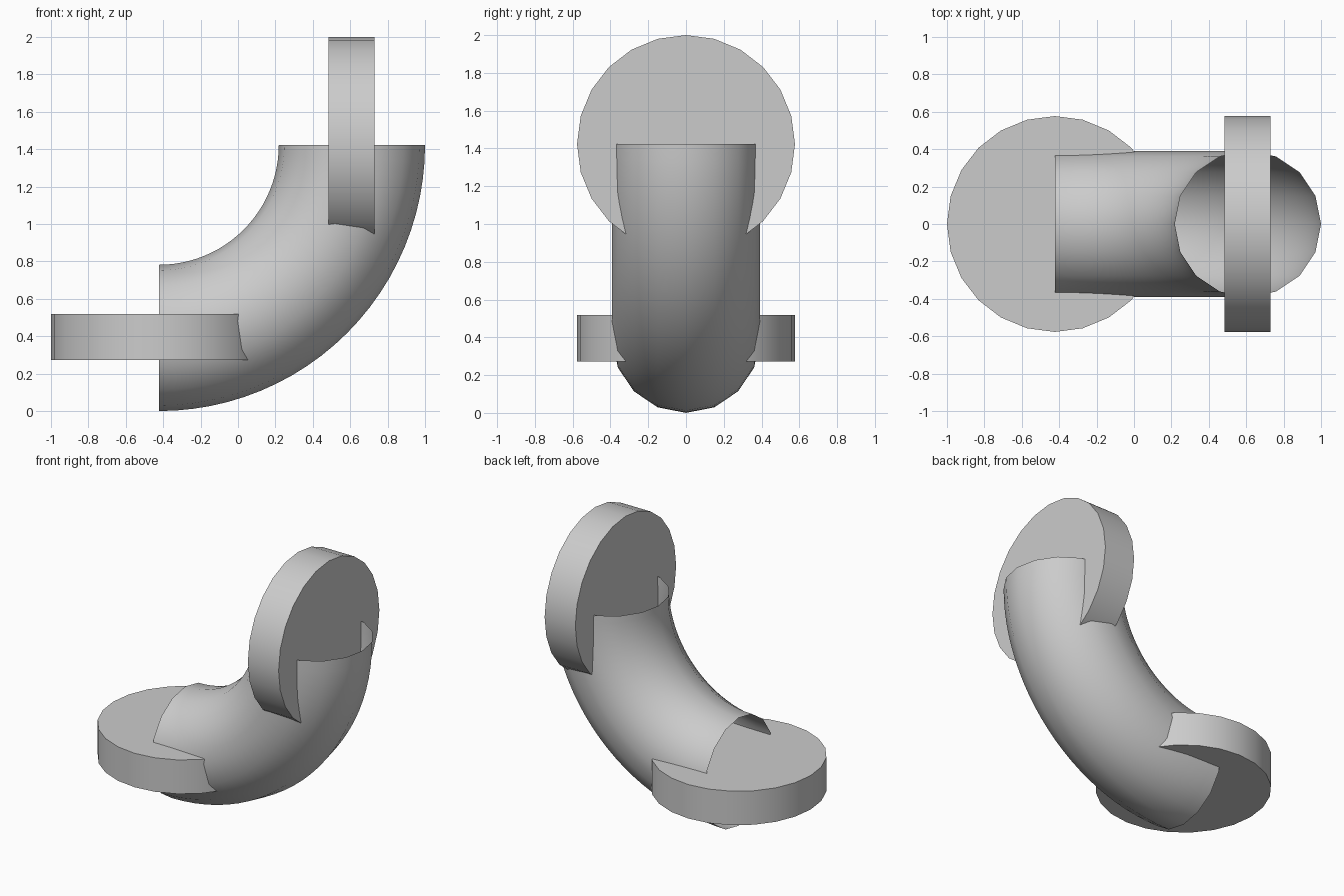
import bpy, bmesh, math
from mathutils import Vector, Matrix

if "Cube" in bpy.data.objects:
    bpy.data.objects.remove(bpy.data.objects["Cube"])

DISC_R, DISC_T = 0.577, 0.246
C = 1 - DISC_R                      # bend centre sits at (-C, 0, 1 + C)
TUBE_R = 0.391
BEND_R = 1 + C - TUBE_R
CENTRE = Vector((-C, 0, 1 + C))


def finish(bm, name):
    mesh = bpy.data.meshes.new(name)
    bm.to_mesh(mesh)
    bm.free()
    obj = bpy.data.objects.new(name, mesh)
    bpy.context.collection.objects.link(obj)
    bpy.ops.object.select_all(action='DESELECT')
    obj.select_set(True)
    bpy.context.view_layer.objects.active = obj
    bpy.ops.object.shade_smooth_by_angle(angle=math.radians(35))
    return obj


# Open elbow pipe: a 16-sided ring swept through a quarter turn
bm = bmesh.new()
ring = Matrix.Translation(CENTRE - Vector((0, 0, BEND_R))) @ Matrix.Rotation(math.pi / 2, 4, 'Y')
bmesh.ops.create_circle(bm, segments=16, radius=TUBE_R, matrix=ring)
bmesh.ops.spin(bm, geom=bm.verts[:] + bm.edges[:], cent=CENTRE, axis=(0, 1, 0),
               angle=-math.pi / 2, steps=24, use_duplicate=False)
bm.normal_update()
# Make the faces point outward from the pipe's centre line
for f in bm.faces:
    m = f.calc_center_median()
    d = Vector((m.x - CENTRE.x, 0, m.z - CENTRE.z)).normalized()
    if f.normal.dot(m - (CENTRE + d * BEND_R)) < 0:
        f.normal_flip()
finish(bm, "elbow_pipe")


# Flange discs across both pipe ends
def disc(name, location, rotation):
    bm = bmesh.new()
    bmesh.ops.create_cone(bm, cap_ends=True, segments=24, radius1=DISC_R, radius2=DISC_R,
                          depth=DISC_T, matrix=Matrix.Translation(location) @ rotation)
    finish(bm, name)


disc("lower_disc", (-C, 0, 0.395), Matrix.Identity(4))
disc("upper_disc", (0.606, 0, 1 + C), Matrix.Rotation(math.pi / 2, 4, 'Y'))
